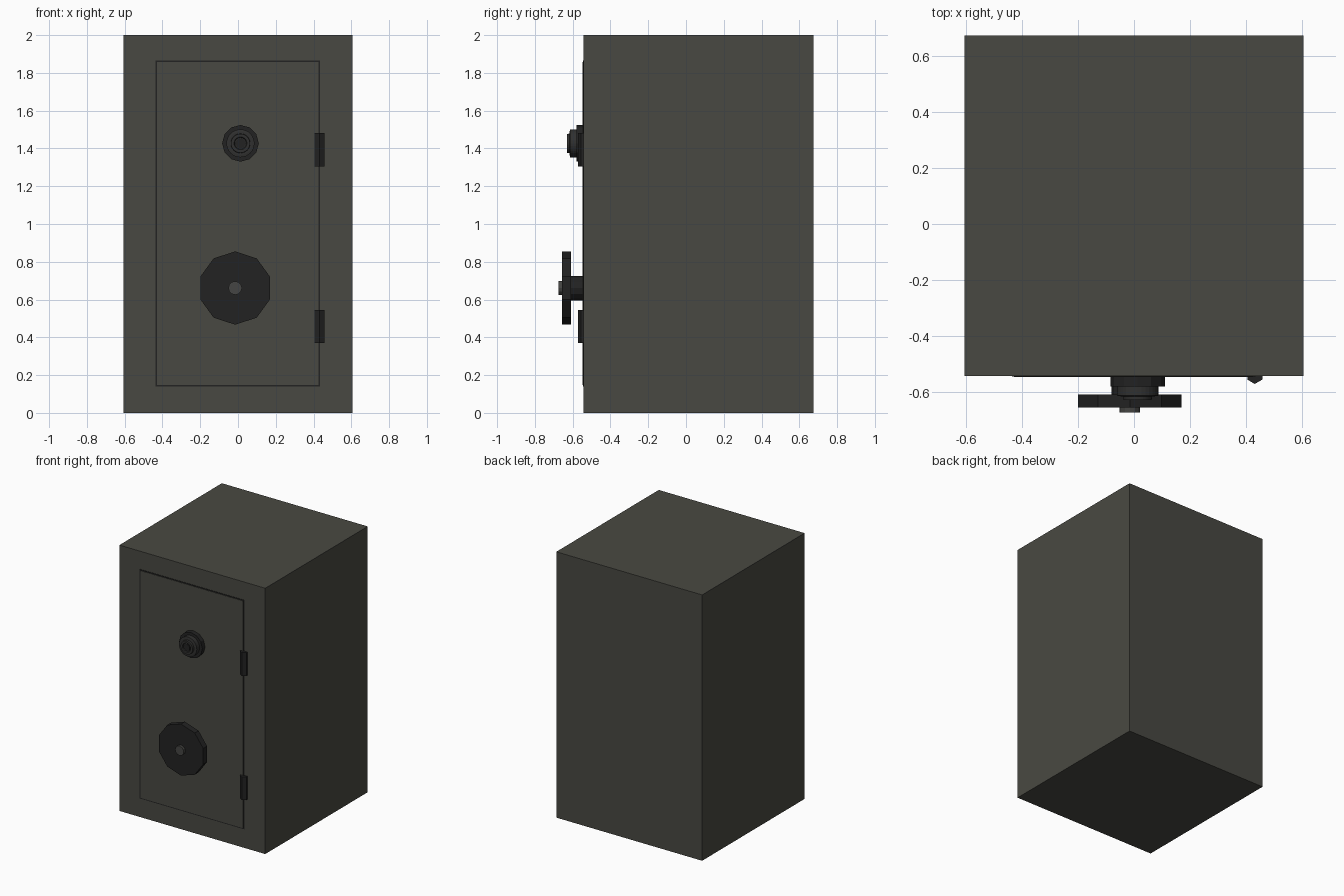
import bpy, bmesh, math

if "Cube" in bpy.data.objects:
    bpy.data.objects.remove(bpy.data.objects["Cube"])


def material(name, rgb):
    m = bpy.data.materials.new(name)
    m.diffuse_color = (*rgb, 1)
    m.use_nodes = True
    m.node_tree.nodes["Principled BSDF"].inputs["Base Color"].default_value = m.diffuse_color
    return m


BODY = material("olive grey steel", (0.066, 0.066, 0.054))
DARK = material("black iron", (0.016, 0.016, 0.016))
GREY = material("worn grey metal", (0.060, 0.060, 0.056))
RING = material("dark grey metal", (0.030, 0.030, 0.029))


def finish(name, bm, mat):
    bmesh.ops.recalc_face_normals(bm, faces=bm.faces)
    me = bpy.data.meshes.new(name)
    bm.to_mesh(me)
    bm.free()
    me.materials.append(mat)
    ob = bpy.data.objects.new(name, me)
    bpy.context.collection.objects.link(ob)
    return ob


def box(name, x, y, z, mat):
    bm = bmesh.new()
    bmesh.ops.create_cube(bm, size=1)
    for v in bm.verts:
        v.co = [lo + (c + 0.5) * (hi - lo) for c, (lo, hi) in zip(v.co, (x, y, z))]
    return finish(name, bm, mat)


def lathe_y(name, cx, cz, profile, sides, mat):
    """Turn a (radius, y) profile around a front-to-back axis, capped at both ends."""
    bm = bmesh.new()
    rings = []
    for r, y in profile:
        rings.append([bm.verts.new((cx + r * math.sin(2 * math.pi * i / sides), y,
                                    cz + r * math.cos(2 * math.pi * i / sides)))
                      for i in range(sides)])
    for a, b in zip(rings, rings[1:]):
        for i in range(sides):
            j = (i + 1) % sides
            bm.faces.new((a[i], a[j], b[j], b[i]))
    bm.faces.new(rings[0])
    bm.faces.new(rings[-1])
    return finish(name, bm, mat)


# Cabinet and door, with a thin dark seam showing around the door
box("cabinet", (-0.607, 0.607), (-0.543, 0.675), (0, 2), BODY)
box("door_seam", (-0.437, 0.434), (-0.545, -0.535), (0.140, 1.865), DARK)
box("door", (-0.429, 0.426), (-0.548, -0.535), (0.148, 1.857), BODY)

# Combination dial
DX, DZ = 0.013, 1.427
lathe_y("dial_base", DX, DZ, [(0.097, -0.54), (0.097, -0.581)], 12, DARK)
lathe_y("dial_ring", DX, DZ, [(0.074, -0.575), (0.074, -0.614), (0.062, -0.616)], 32, RING)
lathe_y("dial_knob", DX, DZ, [(0.052, -0.61), (0.050, -0.630), (0.034, -0.630),
                              (0.030, -0.622)], 32, RING)
lathe_y("dial_centre", DX, DZ, [(0.026, -0.615), (0.026, -0.629)], 16, DARK)

# Hand wheel
WX, WZ = -0.015, 0.661
lathe_y("wheel_shaft", WX, WZ, [(0.065, -0.54), (0.065, -0.615)], 12, DARK)
lathe_y("hand_wheel", WX, WZ, [(0.194, -0.61), (0.194, -0.656)], 10, DARK)
lathe_y("wheel_hub", WX, WZ, [(0.036, -0.65), (0.036, -0.675)], 12, GREY)

# Six-sided hinge pins
for label, z in (("upper", 1.393), ("lower", 0.458)):
    bm = bmesh.new()
    bmesh.ops.create_cone(bm, cap_ends=True, segments=6, radius1=0.031, radius2=0.031, depth=0.175)
    first = max(bm.verts, key=lambda v: v.co.y)
    turn = 0 if abs(first.co.x) < 0.001 else math.pi / 6
    c, s = math.cos(turn), math.sin(turn)
    for v in bm.verts:
        x, y = v.co.x, v.co.y
        v.co = (0.432 + c * x - s * y, -0.541 + s * x + c * y, z + v.co.z)
    finish(label + "_hinge", bm, DARK)
